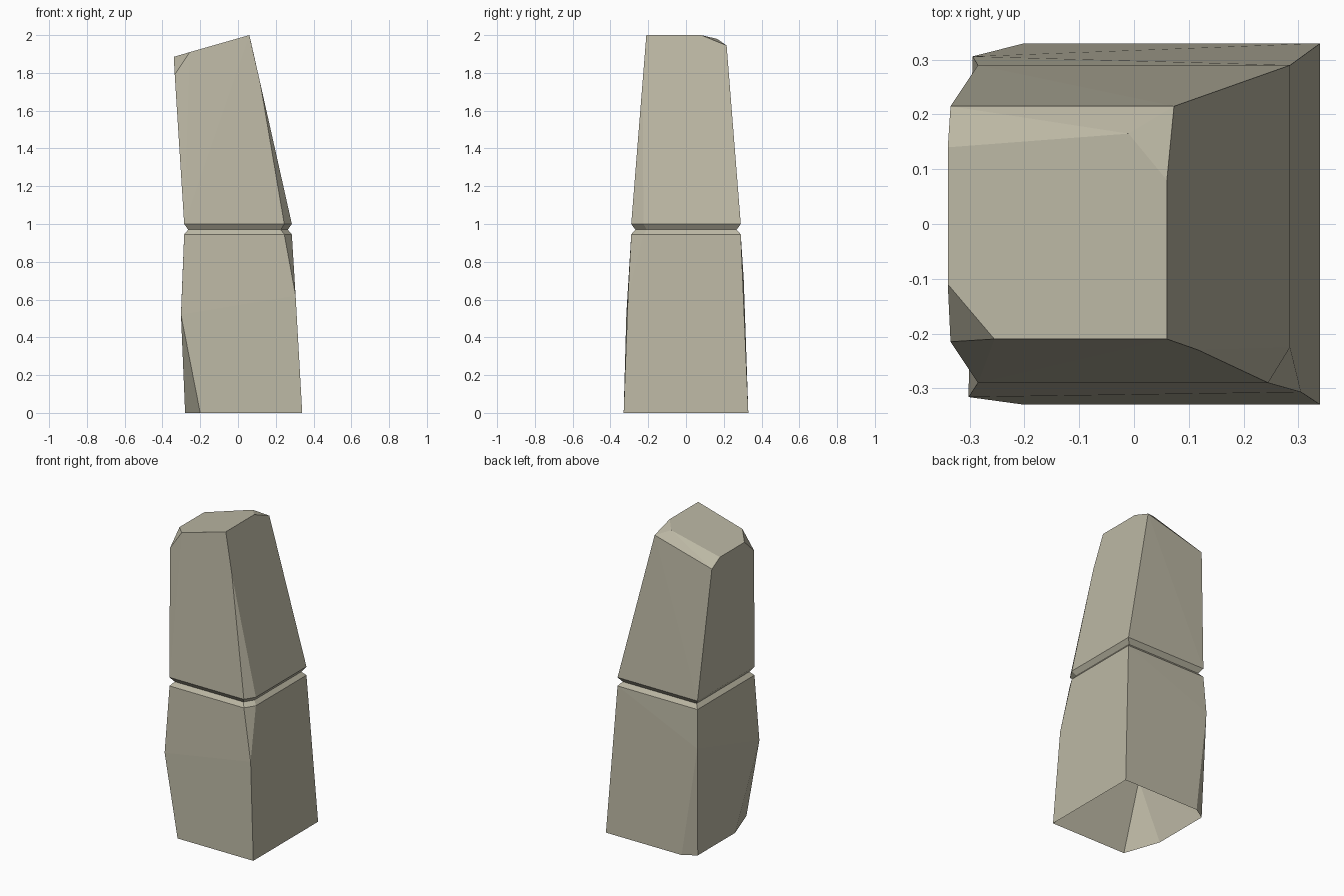
import bpy, bmesh

cube = bpy.data.objects.get("Cube")
if cube:
    bpy.data.objects.remove(cube, do_unlink=True)

# Weathered stone colour
stone = bpy.data.materials.new("warm_grey_stone")
stone.use_nodes = True
colour = (0.50, 0.475, 0.37, 1.0)
stone.diffuse_color = colour
stone.node_tree.nodes["Principled BSDF"].inputs["Base Color"].default_value = colour

SEAM = 0.97


def ring(outline, z):
    return [(x, y, z) for x, y in outline]


def stone_block(name, points, open_levels):
    """Flat-sided chipped block, left open at the given heights."""
    bm = bmesh.new()
    for p in points:
        bm.verts.new(p)
    bmesh.ops.convex_hull(bm, input=bm.verts[:])
    loose = [v for v in bm.verts if not v.link_faces]
    bmesh.ops.delete(bm, geom=loose, context='VERTS')
    caps = [f for f in bm.faces
            if any(all(abs(v.co.z - z) < 1e-4 for v in f.verts) for z in open_levels)]
    bmesh.ops.delete(bm, geom=caps, context='FACES')
    bmesh.ops.dissolve_limit(bm, angle_limit=0.015, verts=bm.verts[:], edges=bm.edges[:])
    bmesh.ops.recalc_face_normals(bm, faces=bm.faces[:])
    mesh = bpy.data.meshes.new(name)
    bm.to_mesh(mesh)
    bm.free()
    mesh.materials.append(stone)
    obj = bpy.data.objects.new(name, mesh)
    bpy.context.collection.objects.link(obj)
    return obj


# Outline shared by both blocks at the groove, with one clipped corner
waist = [(-0.285, -0.29), (0.245, -0.29), (0.285, -0.225), (0.285, 0.29), (-0.285, 0.29)]
groove = ring([(x * 0.925, y * 0.925) for x, y in waist], SEAM)

# Lower block: wide foot with chipped corners on one side
foot = ring([(0.34, -0.33), (0.34, 0.33), (-0.2, 0.33),
             (-0.28, 0.28), (-0.28, -0.1), (-0.2, -0.33)], 0)
chips = [(-0.302, -0.316, 0.52), (-0.295, 0.306, 0.7), (0.305, -0.307, 0.62)]
stone_block("lower_stone", foot + chips + ring(waist, 0.945) + groove, (0, SEAM))

# Upper block: leaning taper with a slanted, chipped top
crown = [(0.06, -0.21, 2.0), (0.06, 0.08, 2.0), (-0.01, 0.165, 1.98), (-0.34, 0.14, 1.885),
         (-0.34, -0.11, 1.885), (-0.255, -0.21, 1.91)]
shoulder = [(-0.335, -0.215, 1.79), (-0.335, 0.215, 1.835), (0.073, 0.215, 1.945),
            (0.117, -0.23, 1.75)]
stone_block("upper_stone", groove + ring(waist, 1.0) + shoulder + crown, (SEAM,))
